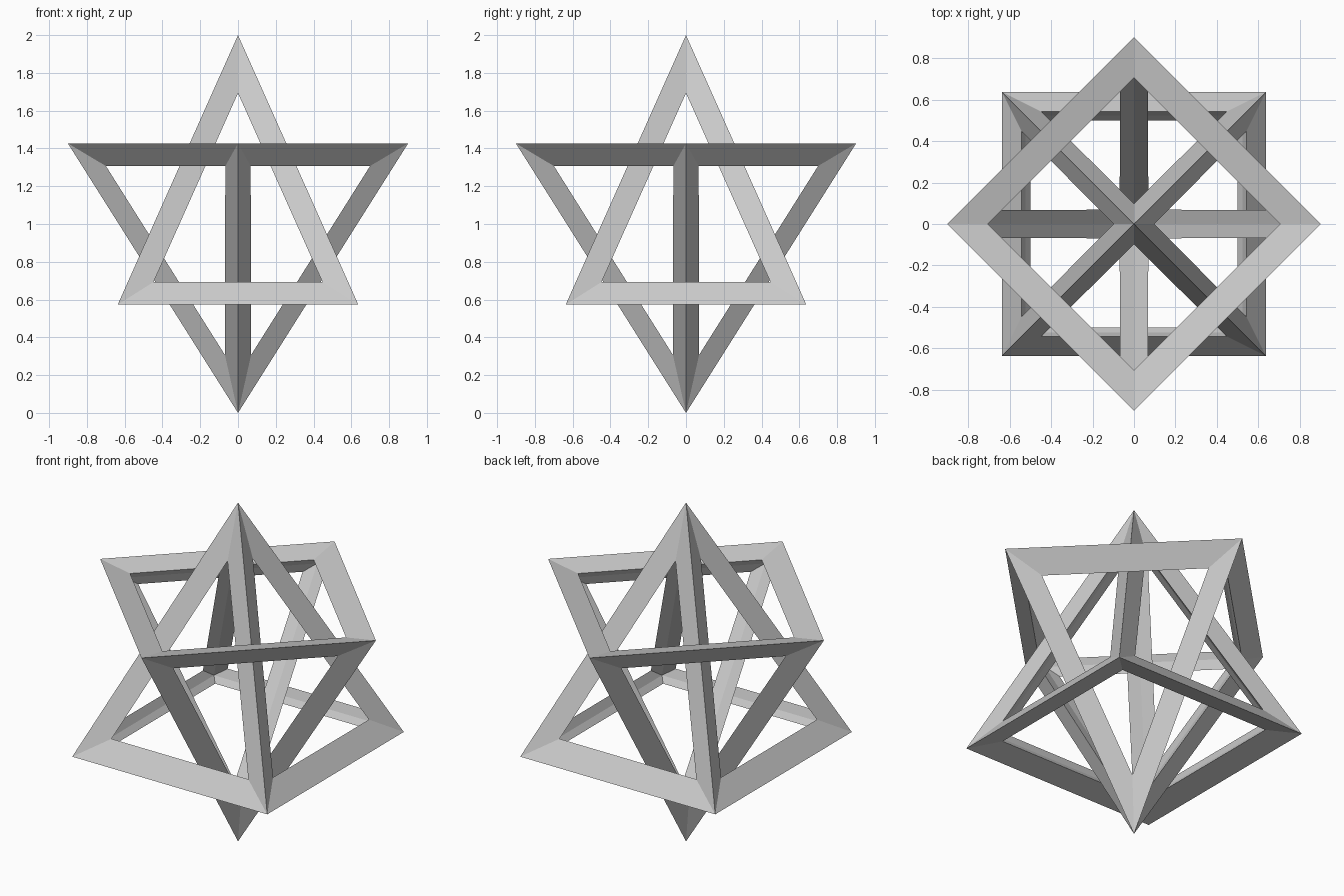
import bpy, bmesh
from math import pi
from mathutils import Matrix, Vector

if "Cube" in bpy.data.objects:
    bpy.data.objects.remove(bpy.data.objects["Cube"])


def pyramid_frame(name, matrix):
    """Open square pyramid made of four-sided struts along every edge."""
    bm = bmesh.new()
    V = lambda co: bm.verts.new(co)
    turn = [Matrix.Rotation(i * pi / 2, 3, 'Z') for i in range(4)]

    # outer and inner ridge points: four base corners, then the apex
    outer = [V(r @ Vector((-0.637, -0.637, 0.573))) for r in turn] + [V((0, 0, 2.0))]
    inner = [V(r @ Vector((-0.523, -0.523, 0.641))) for r in turn] + [V((0, 0, 1.822))]

    # rims of the openings: the square base and four triangular sides
    base_rim = [V(r @ Vector((-0.499, -0.499, 0.607))) for r in turn]
    panels = [([3, 2, 1, 0], base_rim[::-1])]
    for i, r in enumerate(turn):
        rim = [V(r @ Vector(p)) for p in
               ((-0.447, -0.542, 0.693), (0.447, -0.542, 0.693), (0, -0.098, 1.693))]
        panels.append(([i, (i + 1) % 4, 4], rim))

    # struts: an outward and an inward strip along each panel edge
    for ids, rim in panels:
        n = len(ids)
        for k in range(n):
            j = (k + 1) % n
            bm.faces.new((outer[ids[k]], outer[ids[j]], rim[j], rim[k]))
            bm.faces.new((inner[ids[j]], inner[ids[k]], rim[k], rim[j]))

    bmesh.ops.recalc_face_normals(bm, faces=bm.faces)
    bm.transform(matrix)
    mesh = bpy.data.meshes.new(name)
    bm.to_mesh(mesh)
    bm.free()
    obj = bpy.data.objects.new(name, mesh)
    bpy.context.collection.objects.link(obj)
    return obj


# upright frame, and the same frame flipped and turned an eighth
pyramid_frame("upright_pyramid_frame", Matrix.Identity(4))
pyramid_frame("inverted_pyramid_frame",
              Matrix.Translation((0, 0, 2)) @ Matrix.Rotation(pi / 4, 4, 'Z')
              @ Matrix.Rotation(pi, 4, 'X'))
